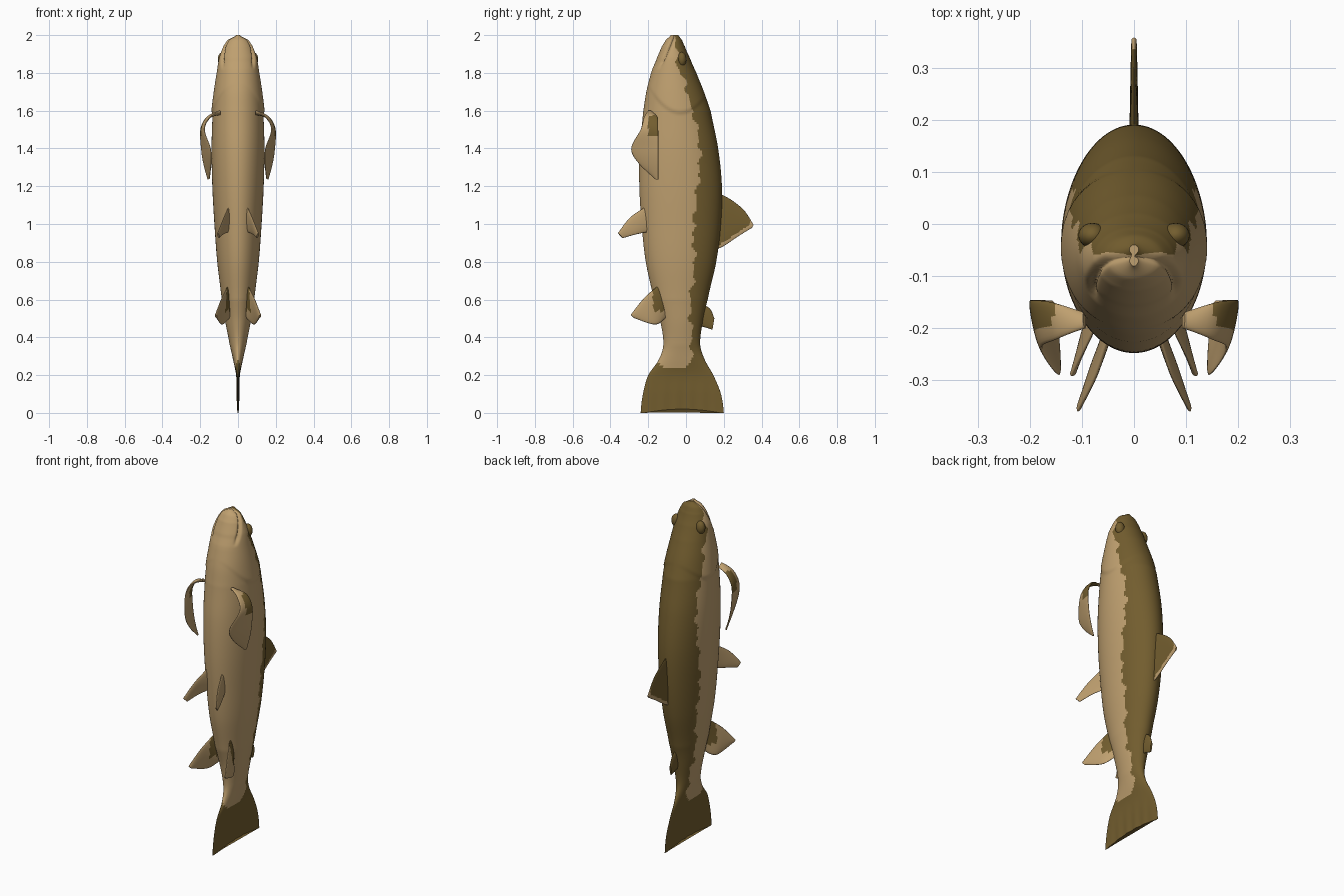
import bpy, bmesh, math
from mathutils import Vector

cube = bpy.data.objects.get("Cube")
if cube:
    bpy.data.objects.remove(cube, do_unlink=True)


def material(name, rgb):
    mat = bpy.data.materials.new(name)
    mat.use_nodes = True
    mat.diffuse_color = (*rgb, 1)
    mat.node_tree.nodes["Principled BSDF"].inputs["Base Color"].default_value = (*rgb, 1)
    return mat


MATS = [material("tan_belly", (0.52, 0.35, 0.16)), material("olive_back", (0.17, 0.11, 0.028))]
TAN, OLIVE = 0, 1


def spline(points, u):
    """Smooth point at u (0 to 1) through evenly weighted points."""
    f = u * (len(points) - 1)
    i = min(int(f), len(points) - 2)
    t = f - i
    p = [Vector(points[max(0, min(k, len(points) - 1))]) for k in range(i - 1, i + 3)]
    m1, m2 = (p[2] - p[0]) / 2, (p[3] - p[1]) / 2
    return (p[1] * (2*t**3 - 3*t*t + 1) + m1 * (t**3 - 2*t*t + t)
            + p[2] * (3*t*t - 2*t**3) + m2 * (t**3 - t*t))


def table(rows, z):
    """Smooth row of a table whose first column is a falling height."""
    for i in range(len(rows) - 1):
        if z >= rows[i + 1][0] or i == len(rows) - 2:
            t = (rows[i][0] - z) / (rows[i][0] - rows[i + 1][0])
            return spline(rows, (i + t) / (len(rows) - 1))


def skin(name, rings, rule):
    """Closed surface through rings, coloured by a rule on face centres."""
    bm = bmesh.new()
    loops = [[bm.verts.new(p) for p in ring] for ring in rings]
    for a, b in zip(loops, loops[1:]):
        for k in range(len(a)):
            n = (k + 1) % len(a)
            bm.faces.new((a[k], a[n], b[n], b[k]))
    bm.faces.new(loops[0])
    bm.faces.new(loops[-1])
    bmesh.ops.recalc_face_normals(bm, faces=bm.faces)
    for f in bm.faces:
        f.smooth = len(f.verts) == 4
        f.material_index = rule(f.calc_center_median())
    mesh = bpy.data.meshes.new(name)
    bm.to_mesh(mesh)
    bm.free()
    for m in MATS:
        mesh.materials.append(m)
    bpy.context.collection.objects.link(bpy.data.objects.new(name, mesh))


def fin(name, edge_a, edge_b, thick, rule, side=1, rows=18, cols=12):
    """Thin lens-shaped blade between two edge paths running root to tip."""
    rings = []
    for r in range(rows + 1):
        u = r / rows
        a, b = spline(edge_a, u), spline(edge_b, u)
        v = min(u + .02, 1)
        along = spline(edge_a, v) + spline(edge_b, v) - spline(edge_a, v - .04) - spline(edge_b, v - .04)
        normal = along.cross(b - a).normalized()
        ring = []
        for k in range(2 * cols):
            s = (1 - math.cos(math.pi * k / cols)) / 2
            bulge = thick * math.sin(math.pi * k / cols) * (1 - .5 * u)
            p = a.lerp(b, s) + normal * bulge
            ring.append((p.x * side, p.y, p.z))
        rings.append(ring)
    skin(name, rings, rule)


# Body: height, belly y, back y, half width
PROFILE = [
    (2.0, -.085, -.04, .014), (1.975, -.11, -.022, .055), (1.94, -.132, -.006, .078),
    (1.88, -.158, .02, .1), (1.8, -.185, .055, .113), (1.7, -.21, .095, .125),
    (1.6, -.226, .13, .134), (1.4, -.245, .17, .14), (1.2, -.247, .19, .136),
    (1.0, -.235, .185, .125), (.8, -.213, .16, .11), (.6, -.17, .115, .086),
    (.48, -.135, .088, .067), (.36, -.12, .075, .044), (.28, -.145, .1, .026),
    (.2, -.2, .145, .01), (.1, -.228, .185, .007), (0, -.24, .2, .004)]
# Height and y of the border between back and belly colours
BORDER = [(2.0, -.055), (1.82, -.04), (1.74, 0), (1.63, .02), (1.53, .055), (1.39, .075),
          (1.23, .065), (.97, .038), (.75, .045), (.6, .022), (.39, .03), (0, .02)]


def body_rule(c):
    if c.z < .235 + .045 * ((c.y + .06) / .09) ** 4 and c.z < .33:
        return OLIVE
    wave = .008 * math.sin(c.z * 47) + .007 * math.sin(c.z * 83 + 1)
    return OLIVE if c.y > table(BORDER, c.z).y + wave else TAN


def body_ring(z, sides=112):
    _, lo, hi, hw = table(PROFILE, z)
    mid, half = (lo + hi) / 2, (hi - lo) / 2
    ring = []
    for k in range(sides):
        ang = 2 * math.pi * k / sides
        x, y = math.cos(ang), math.sin(ang)
        yy = mid + half * y
        push = 0
        # mouth groove and slightly recessed lower jaw
        if z > 1.82:
            mouth = -.063 - .47 * (1.99 - z)
            fade = min(1, (z - 1.82) / .04)
            push -= .012 * fade * math.exp(-((yy - mouth) / .008) ** 2)
            if yy < mouth:
                push -= .004 * fade
        # raised gill cover ending in a soft step
        gill = 1.58 + 5 * (yy + .03) ** 2
        if gill < z < 1.8:
            push += .007 * abs(x) * min(1, (z - gill) / .02) * (1.8 - z) / .2
        # shallow rays on the tail
        if z < .2:
            push += .002 * math.sin(yy * 90) * abs(x) * (1 - z / .2)
        notch = .02 * max(0, 1 - ((yy + .02) / .2) ** 2) * max(0, 1 - z / .2)
        ring.append((x * (hw + push), yy + push * y, z + notch))
    return ring


RINGS = 190
skin("body", [body_ring(2 * (1 - (1 - i / RINGS) ** 1.35)) for i in range(RINGS + 1)], body_rule)


# Fins on the centre line
def dorsal_rule(c):
    trailing = c.z - (.87 + .667 * (c.y - .18))
    return TAN if trailing < .022 or c.y > .338 else OLIVE


fin("dorsal_fin", [(0, .13, 1.18), (0, .22, 1.14), (0, .305, 1.075), (0, .358, .995)],
    [(0, .13, .86), (0, .19, .878), (0, .28, .937), (0, .35, .98)], .01, dorsal_rule, cols=20, rows=30)
fin("adipose_fin", [(0, .08, .58), (0, .128, .55), (0, .15, .5)],
    [(0, .07, .46), (0, .1, .453), (0, .14, .44)], .011, lambda c: OLIVE)

# Paired fins and eyes
for word, s in (("left", 1), ("right", -1)):
    fin(word + "_pectoral_fin",
        [(.095, -.2, 1.6), (.15, -.222, 1.565), (.178, -.24, 1.5), (.145, -.29, 1.4),
         (.142, -.25, 1.32), (.15, -.165, 1.24)],
        [(.095, -.17, 1.58), (.16, -.15, 1.565), (.197, -.147, 1.5), (.195, -.146, 1.4),
         (.183, -.146, 1.32), (.16, -.147, 1.235)], .009,
        lambda c: OLIVE if c.y > -.2 and 1.46 < c.z < 1.575 else TAN, s, rows=36)
    fin(word + "_pelvic_fin", [(.045, -.2, 1.1), (.075, -.295, 1.035), (.108, -.36, .952)],
        [(.045, -.19, .96), (.078, -.265, .945), (.1, -.335, .925)], .01, lambda c: TAN, s)
    fin(word + "_anal_fin", [(.05, -.14, .68), (.085, -.22, .61), (.12, -.292, .52)],
        [(.045, -.11, .5), (.085, -.165, .468), (.113, -.278, .503)], .011,
        lambda c: OLIVE if c.y > -.175 and c.z > .54 else TAN, s)
    bpy.ops.mesh.primitive_uv_sphere_add(segments=24, ring_count=14, radius=1,
                                         location=(s * .08, -.022, 1.872))
    eye = bpy.context.object
    eye.name = word + "_eye"
    eye.scale = (.027, .024, .038)
    eye.data.materials.append(MATS[OLIVE])
    bpy.ops.object.shade_smooth_by_angle()
